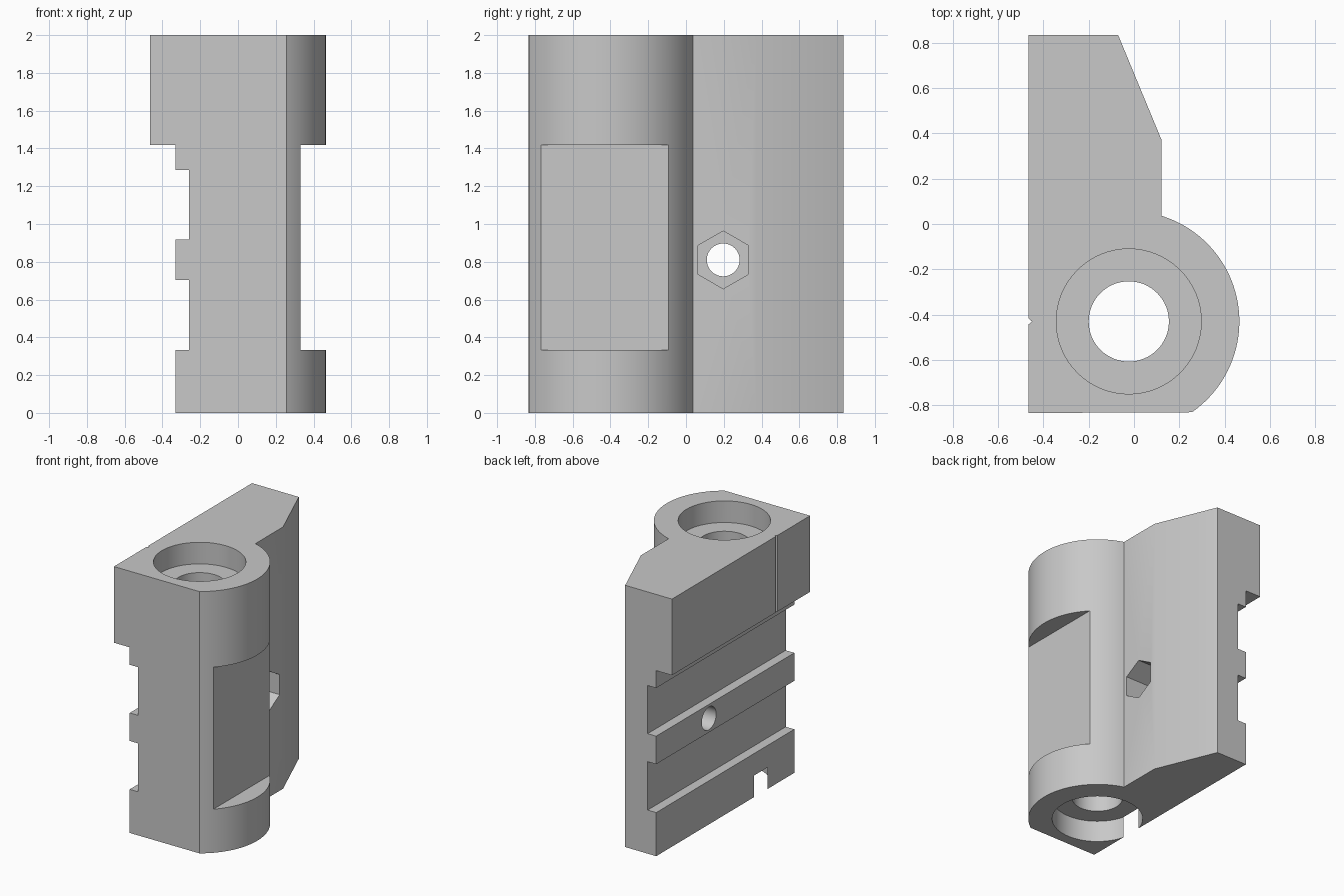
import bpy, bmesh, math
from mathutils import Matrix

if "Cube" in bpy.data.objects:
    bpy.data.objects.remove(bpy.data.objects["Cube"])

CX, CY, R = -0.023, -0.43, 0.488   # bore axis and outer boss radius
HEIGHT = 2.0

grey = bpy.data.materials.new("light grey")
grey.diffuse_color = (0.58, 0.58, 0.58, 1)
grey.use_nodes = True
grey.node_tree.nodes["Principled BSDF"].inputs["Base Color"].default_value = grey.diffuse_color


def make_object(name, bm):
    bmesh.ops.recalc_face_normals(bm, faces=bm.faces)
    mesh = bpy.data.meshes.new(name)
    bm.to_mesh(mesh)
    bm.free()
    mesh.materials.append(grey)
    obj = bpy.data.objects.new(name, mesh)
    bpy.context.collection.objects.link(obj)
    return obj


def prism(name, points, z0, z1):
    bm = bmesh.new()
    face = bm.faces.new([bm.verts.new((x, y, z0)) for x, y in points])
    top = bmesh.ops.extrude_face_region(bm, geom=[face])["geom"]
    verts = [v for v in top if isinstance(v, bmesh.types.BMVert)]
    bmesh.ops.translate(bm, verts=verts, vec=(0, 0, z1 - z0))
    return make_object(name, bm)


def box(name, x0, x1, y0, y1, z0, z1):
    return prism(name, [(x0, y0), (x1, y0), (x1, y1), (x0, y1)], z0, z1)


def ring(x, y, r, n):
    return [(x + r * math.cos(2 * math.pi * i / n),
             y + r * math.sin(2 * math.pi * i / n)) for i in range(n)]


def along_x(name, r, n, x0, x1, y, z):
    # prism lying along x, with a corner pointing up
    obj = prism(name, ring(0, 0, r, n), x0, x1)
    obj.data.transform(Matrix.Translation((0, y, z)) @ Matrix.Rotation(math.pi / 2, 4, 'Y'))
    return obj


def cut(target, cutter):
    cutter.hide_render = True
    mod = target.modifiers.new("cut", 'BOOLEAN')
    mod.operation, mod.solver, mod.object = 'DIFFERENCE', 'EXACT', cutter
    bpy.context.view_layer.objects.active = target
    bpy.ops.object.modifier_apply(modifier=mod.name)
    bpy.data.objects.remove(cutter)


# Body: plan outline with round boss and tapered tail
a0 = math.atan2(-0.834 - CY, 0.258 - CX)
a1 = math.atan2(0.036 - CY, 0.122 - CX)
arc = [(CX + R * math.cos(a0 + (a1 - a0) * i / 40),
        CY + R * math.sin(a0 + (a1 - a0) * i / 40)) for i in range(41)]
outline = [(-0.465, -0.834)] + arc + [(0.122, 0.37), (-0.07, 0.834), (-0.465, 0.834)]
body = prism("bracket_body", outline, 0, HEIGHT)

# Stepped side: shallow step below the head, with two deeper grooves
cut(body, box("step", -1, -0.332, -1, 1, -0.1, 1.418))
for z0, z1 in ((0.333, 0.703), (0.917, 1.285)):
    cut(body, box("groove", -1, -0.26, -1, 1, z0, z1))

# Flat window cut into the round boss
cut(body, box("boss_flat", 0.33, 1, -1, 0.2, 0.333, 1.418))

# Through bore with a counterbore at each end
cut(body, prism("bore", ring(CX, CY, 0.177, 64), -0.1, 2.1))
cut(body, prism("top_counterbore", ring(CX, CY, 0.32, 64), HEIGHT - 0.165, 2.1))
cut(body, prism("bottom_counterbore", ring(CX, CY, 0.32, 64), -0.1, 0.165))

# Cross bolt hole and hexagonal nut pocket
cut(body, along_x("bolt_hole", 0.087, 48, -1, 1, 0.197, 0.81))
cut(body, along_x("nut_pocket", 0.153, 6, -0.13, 1, 0.197, 0.81))

# Small alignment notch on the head
cut(body, prism("notch", [(-0.48, CY - 0.025), (-0.45, CY), (-0.48, CY + 0.025)], 1.3, 2.1))

# Smooth round walls, crisp edges
bpy.ops.object.select_all(action='DESELECT')
body.select_set(True)
bpy.context.view_layer.objects.active = body
bpy.ops.object.shade_smooth_by_angle(angle=math.radians(25))
